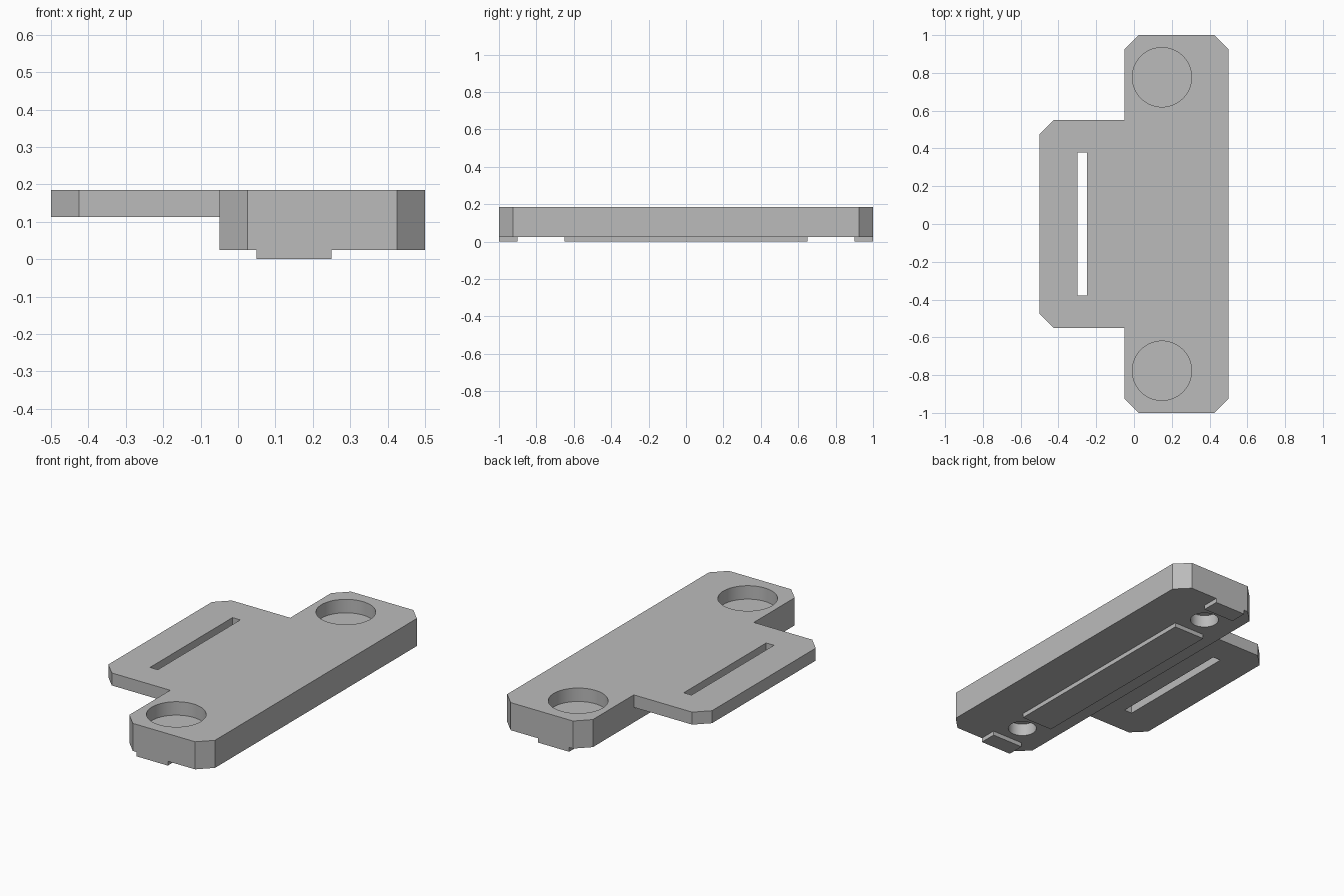
import bpy
import bmesh
import math

if "Cube" in bpy.data.objects:
    bpy.data.objects.remove(bpy.data.objects["Cube"])

TOP, BASE, FLANGE = 0.185, 0.025, 0.1125
CHAMFER = 0.075

grey = bpy.data.materials.new("plain grey")
grey.use_nodes = True
colour = (0.5, 0.5, 0.5, 1)
grey.diffuse_color = colour
grey.node_tree.nodes["Principled BSDF"].inputs["Base Color"].default_value = colour


def prism(name, outline, z0, z1):
    """Extrude a counter-clockwise outline from z0 up to z1."""
    bm = bmesh.new()
    base = bm.faces.new([bm.verts.new((x, y, z0)) for x, y in outline])
    ext = bmesh.ops.extrude_face_region(bm, geom=[base])
    verts = [v for v in ext["geom"] if isinstance(v, bmesh.types.BMVert)]
    bmesh.ops.translate(bm, verts=verts, vec=(0, 0, z1 - z0))
    bmesh.ops.recalc_face_normals(bm, faces=bm.faces)
    mesh = bpy.data.meshes.new(name)
    bm.to_mesh(mesh)
    bm.free()
    mesh.materials.append(grey)
    obj = bpy.data.objects.new(name, mesh)
    bpy.context.collection.objects.link(obj)
    return obj


def box(x0, x1, y0, y1):
    return [(x0, y0), (x1, y0), (x1, y1), (x0, y1)]


def circle(x, y, r, n=64):
    return [(x + r * math.cos(math.tau * i / n), y + r * math.sin(math.tau * i / n))
            for i in range(n)]


def combine(target, tool, operation):
    mod = target.modifiers.new(tool.name, "BOOLEAN")
    mod.operation = operation
    mod.solver = "EXACT"
    mod.object = tool
    bpy.context.view_layer.objects.active = target
    bpy.ops.object.modifier_apply(modifier=mod.name)
    bpy.data.objects.remove(tool)


# Thick bar with chamfered corners
c = CHAMFER
bar = prism("mounting_plate", [
    (-0.05 + c, -1), (0.5 - c, -1), (0.5, -1 + c), (0.5, 1 - c),
    (0.5 - c, 1), (-0.05 + c, 1), (-0.05, 1 - c), (-0.05, -1 + c)], BASE, TOP)

# Thin side flange, overlapping into the bar
flange = prism("side_flange", [
    (-0.5 + c, -0.55), (0.1, -0.55), (0.1, 0.55),
    (-0.5 + c, 0.55), (-0.5, 0.55 - c), (-0.5, -0.55 + c)], FLANGE, TOP)
combine(bar, flange, "UNION")

# Locating ribs underneath
for name, y0, y1 in (("front_rib", -1, -0.9), ("middle_rib", -0.65, 0.65),
                     ("back_rib", 0.9, 1)):
    combine(bar, prism(name, box(0.05, 0.25, y0, y1), 0, BASE + 0.03), "UNION")

# Slot through the flange
combine(bar, prism("slot_cutter", box(-0.3, -0.25, -0.378, 0.378), 0, 0.3), "DIFFERENCE")

# Wide recess above and narrow bore below, split by a thin web
for y in (-0.777, 0.777):
    combine(bar, prism("recess_cutter", circle(0.148, y, 0.157), 0.107, 0.3), "DIFFERENCE")
    combine(bar, prism("bore_cutter", circle(0.148, y, 0.077), -0.1, 0.097), "DIFFERENCE")

# Merge coplanar faces and smooth the hole walls
bm = bmesh.new()
bm.from_mesh(bar.data)
bmesh.ops.remove_doubles(bm, verts=bm.verts, dist=0.0001)
bmesh.ops.dissolve_limit(bm, angle_limit=math.radians(1), verts=bm.verts, edges=bm.edges)
bm.to_mesh(bar.data)
bm.free()
bpy.ops.object.select_all(action="DESELECT")
bar.select_set(True)
bpy.context.view_layer.objects.active = bar
bpy.ops.object.shade_smooth_by_angle(angle=math.radians(30))
